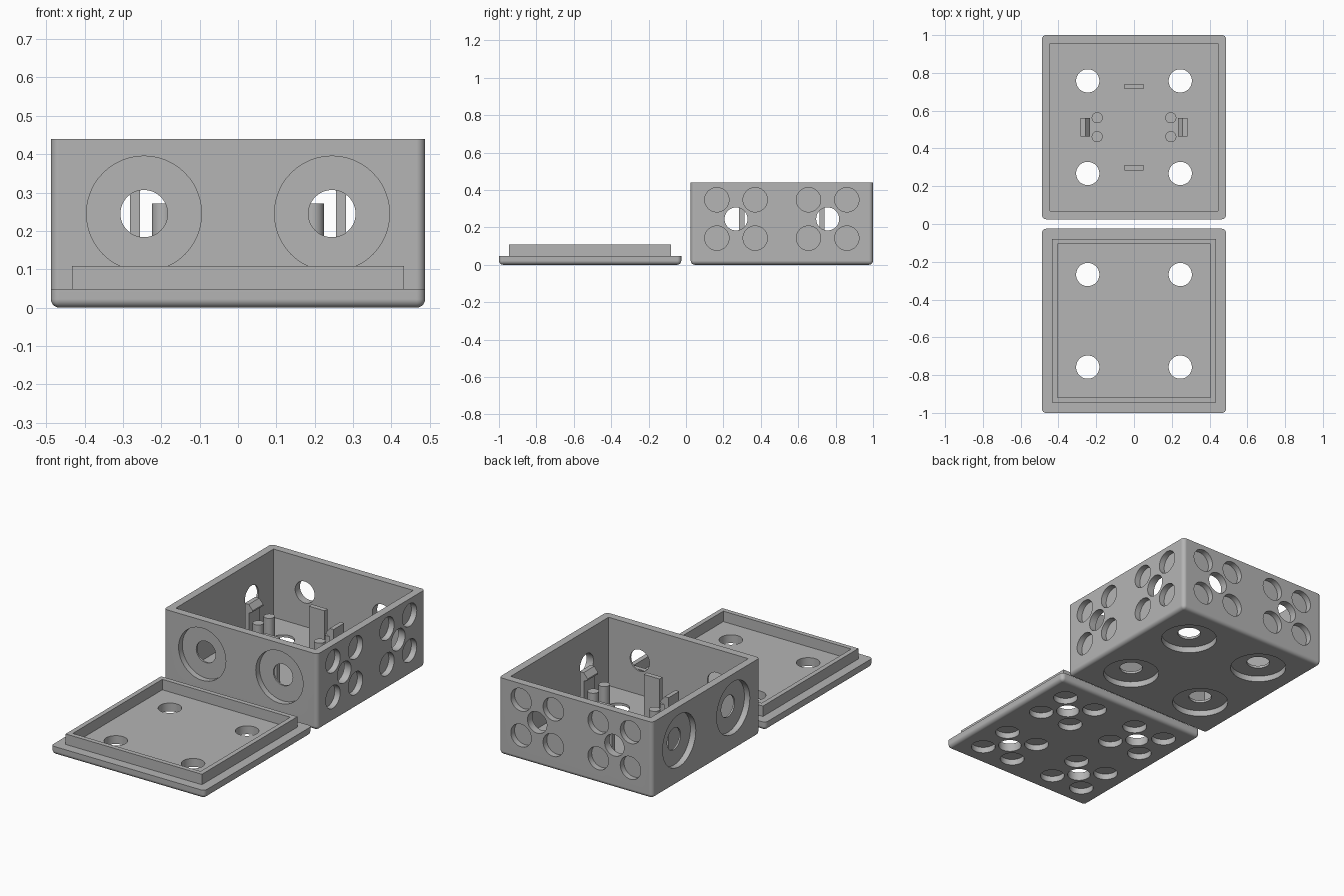
import bpy, bmesh
from math import radians
from mathutils import Matrix, Vector

if "Cube" in bpy.data.objects:
    bpy.data.objects.remove(bpy.data.objects["Cube"], do_unlink=True)

grey = bpy.data.materials.new("plain grey")
grey.use_nodes = True
grey.diffuse_color = (0.46, 0.46, 0.46, 1)
grey.node_tree.nodes["Principled BSDF"].inputs["Base Color"].default_value = grey.diffuse_color

HALF, CENTRE = 0.4875, 0.5125       # half width of both trays, their distance from the middle
HEIGHT, FLOOR, WALL = 0.44, 0.048, 0.044
PITCH, DICE = 0.245, 0.1025         # hole spacing, small pocket spacing
HOLE, SMALL, LARGE = 0.0615, 0.065, 0.15
DEPTH = 0.034                       # pocket depth
SIGNS = (-1, 1)


def finish(name, bm):
    bmesh.ops.recalc_face_normals(bm, faces=bm.faces)
    mesh = bpy.data.meshes.new(name)
    bm.to_mesh(mesh)
    bm.free()
    mesh.materials.append(grey)
    ob = bpy.data.objects.new(name, mesh)
    bpy.context.collection.objects.link(ob)
    return ob


def add_block(bm, low, high):
    low, high = Vector(low), Vector(high)
    place = Matrix.Translation((low + high) / 2) @ Matrix.Diagonal((*(high - low), 1))
    return bmesh.ops.create_cube(bm, size=1, matrix=place)


def add_drum(bm, centre, axis, radius, length):
    turn = Vector(axis).to_track_quat('Z', 'Y').to_matrix().to_4x4()
    bmesh.ops.create_cone(bm, cap_ends=True, segments=48, radius1=radius, radius2=radius,
                          depth=length, matrix=Matrix.Translation(centre) @ turn)


def rounded_tray(name, y, height):
    """Block with rounded upright and bottom edges and a sharp top."""
    bm = bmesh.new()
    add_block(bm, (-HALF, y - HALF, 0), (HALF, y + HALF, height))
    edges = [e for e in bm.edges if min(v.co.z for v in e.verts) < 0.001]
    bmesh.ops.bevel(bm, geom=edges, offset=0.022, segments=6, profile=0.5, affect='EDGES')
    return finish(name, bm)


def activate(ob):
    bpy.ops.object.select_all(action='DESELECT')
    ob.select_set(True)
    bpy.context.view_layer.objects.active = ob


def cut(ob, bm):
    cutter = finish("cutter", bm)
    cutter.hide_render = True
    mod = ob.modifiers.new("cut", 'BOOLEAN')
    mod.operation, mod.solver, mod.object = 'DIFFERENCE', 'EXACT', cutter
    activate(ob)
    bpy.ops.object.modifier_apply(modifier=mod.name)
    bpy.data.objects.remove(cutter, do_unlink=True)


def smooth(ob):
    activate(ob)
    bpy.ops.object.shade_smooth_by_angle(angle=radians(30))
    mod = ob.modifiers.new("even shading", 'WEIGHTED_NORMAL')
    mod.keep_sharp = True


def face_cuts(pockets, holes, centre, normal, across, up, style):
    """One hole at the given face point, with a wide pocket or four small ones."""
    centre, normal, across, up = map(Vector, (centre, normal, across, up))
    add_drum(holes, centre, normal, HOLE, 0.16)
    if style == "large":
        add_drum(pockets, centre, normal, LARGE, 2 * DEPTH)
    else:
        for a in SIGNS:
            for b in SIGNS:
                spot = centre + (across * a + up * b) * DICE
                add_drum(pockets, spot, normal, SMALL, 2 * DEPTH)


X, Y, Z = (1, 0, 0), (0, 1, 0), (0, 0, 1)

# Open box: hollow, then pockets and holes on four sides and the floor
box = rounded_tray("open_box", CENTRE, HEIGHT)
pockets, holes = bmesh.new(), bmesh.new()
inner = HALF - WALL
add_block(pockets, (-inner, CENTRE - inner, FLOOR), (inner, CENTRE + inner, HEIGHT + 0.1))
for s in SIGNS:
    face_cuts(pockets, holes, (s * PITCH, CENTRE - HALF, PITCH), Y, X, Z, "large")
    face_cuts(pockets, holes, (s * PITCH, CENTRE + HALF, PITCH), Y, X, Z, "small")
    face_cuts(pockets, holes, (-HALF, CENTRE + s * PITCH, PITCH), X, Y, Z, "large")
    face_cuts(pockets, holes, (HALF, CENTRE + s * PITCH, PITCH), X, Y, Z, "small")
    for t in SIGNS:
        face_cuts(pockets, holes, (s * PITCH, CENTRE + t * PITCH, 0), Z, X, Y, "large")
cut(box, pockets)
cut(box, holes)
smooth(box)

# Lid plate with small pockets underneath
lid = rounded_tray("lid_plate", -CENTRE, FLOOR)
pockets, holes = bmesh.new(), bmesh.new()
for s in SIGNS:
    for t in SIGNS:
        face_cuts(pockets, holes, (s * PITCH, -CENTRE + t * PITCH, 0), Z, X, Y, "small")
cut(lid, pockets)
cut(lid, holes)
smooth(lid)

# Raised lip on the lid
bm, gap = bmesh.new(), bmesh.new()
outer, inside = 0.433, 0.406
add_block(bm, (-outer, -CENTRE - outer, FLOOR - 0.005), (outer, -CENTRE + outer, 0.108))
add_block(gap, (-inside, -CENTRE - inside, 0), (inside, -CENTRE + inside, 0.2))
cut(finish("lid_lip", bm), gap)

# Upright plates, pegs and hooked clips inside the box
BASE = FLOOR - 0.006
for s, end in zip(SIGNS, ("front", "back")):
    bm = bmesh.new()
    y = CENTRE + s * 0.215
    add_block(bm, (-0.05, y - 0.014, BASE), (0.05, y + 0.014, 0.31))
    finish(end + "_support_plate", bm)

for s, side in zip(SIGNS, ("right", "left")):
    for t, end in zip(SIGNS, ("front", "back")):
        bm = bmesh.new()
        add_drum(bm, (s * 0.195, CENTRE + t * 0.05, (BASE + 0.272) / 2), Z, 0.029, 0.272 - BASE)
        smooth(finish(f"{side}_{end}_peg", bm))

    bm = bmesh.new()
    profile = [(0.282, BASE), (0.282, 0.36), (0.257, 0.36), (0.232, 0.33),
               (0.232, 0.322), (0.256, 0.31), (0.256, BASE)]
    face = bm.faces.new([bm.verts.new((s * x, CENTRE - 0.048, z)) for x, z in profile])
    grown = bmesh.ops.extrude_face_region(bm, geom=[face])
    moved = [v for v in grown["geom"] if isinstance(v, bmesh.types.BMVert)]
    bmesh.ops.translate(bm, verts=moved, vec=(0, 0.096, 0))
    finish(side + "_clip", bm)
